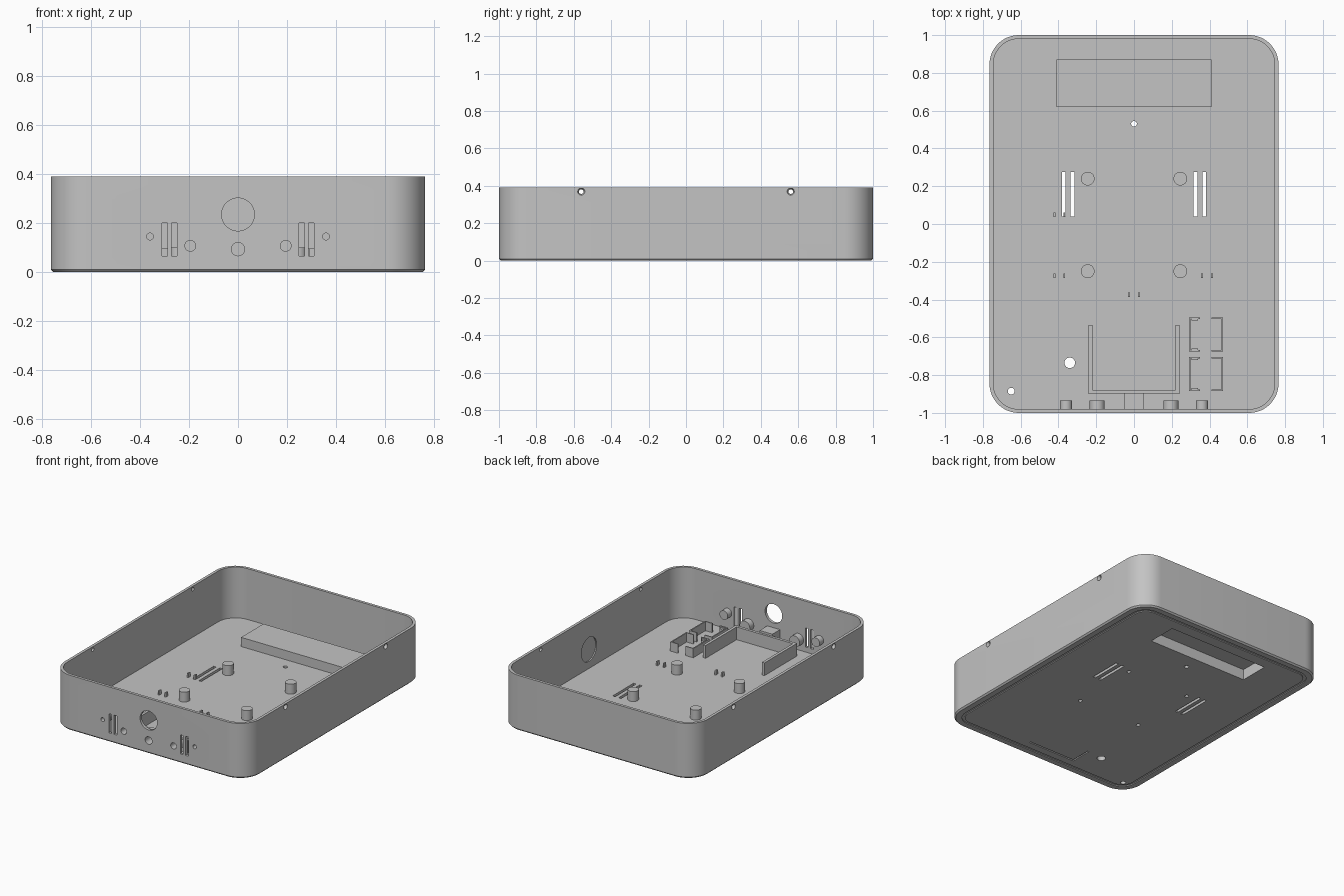
import bpy, bmesh, math
from mathutils import Matrix, Vector

if "Cube" in bpy.data.objects:
    bpy.data.objects.remove(bpy.data.objects["Cube"], do_unlink=True)

HX, HY, H = 0.765, 1.0, 0.39      # half width, half depth, height
R, WALL, FLOOR = 0.155, 0.02, 0.03

grey = bpy.data.materials.new("grey plastic")
grey.use_nodes = True
colour = (0.55, 0.55, 0.55, 1)
grey.diffuse_color = colour
grey.node_tree.nodes["Principled BSDF"].inputs["Base Color"].default_value = colour


def box(bm, x0, x1, y0, y1, z0, z1):
    size = Matrix.Diagonal((x1 - x0, y1 - y0, z1 - z0, 1))
    mid = Matrix.Translation(((x0 + x1) / 2, (y0 + y1) / 2, (z0 + z1) / 2))
    bmesh.ops.create_cube(bm, size=1, matrix=mid @ size)


def rod(bm, start, end, r, r2=None, sides=40):
    """Cylinder or cone between two points."""
    a, b = Vector(start), Vector(end)
    turn = (b - a).to_track_quat('Z', 'Y').to_matrix().to_4x4()
    bmesh.ops.create_cone(bm, cap_ends=True, segments=sides, radius1=r,
                          radius2=r if r2 is None else r2, depth=(b - a).length,
                          matrix=Matrix.Translation((a + b) / 2) @ turn)


def rounded_loft(bm, levels, ring=False, steps=12):
    """Rounded rectangles, each (inset, z), joined into a solid or a ring."""
    loops = []
    for inset, z in levels:
        r, loop = R - inset, []
        for q, (sx, sy) in enumerate([(1, 1), (-1, 1), (-1, -1), (1, -1)]):
            for i in range(steps + 1):
                a = (q + i / steps) * math.pi / 2
                loop.append(bm.verts.new((sx * (HX - R) + r * math.cos(a),
                                          sy * (HY - R) + r * math.sin(a), z)))
        loops.append(loop)
    n = len(loops[0])
    pairs = list(zip(loops, loops[1:])) + ([(loops[-1], loops[0])] if ring else [])
    for a, b in pairs:
        for i in range(n):
            bm.faces.new((a[i], a[(i + 1) % n], b[(i + 1) % n], b[i]))
    if not ring:
        bm.faces.new(loops[0])
        bm.faces.new(loops[-1])


def make(name, bm):
    bmesh.ops.recalc_face_normals(bm, faces=bm.faces[:])
    mesh = bpy.data.meshes.new(name)
    bm.to_mesh(mesh)
    bm.free()
    mesh.materials.append(grey)
    ob = bpy.data.objects.new(name, mesh)
    bpy.context.collection.objects.link(ob)
    return ob


def select(ob):
    bpy.ops.object.select_all(action='DESELECT')
    ob.select_set(True)
    bpy.context.view_layer.objects.active = ob


def cut(ob, cutter):
    select(ob)
    mod = ob.modifiers.new("cut", 'BOOLEAN')
    mod.operation, mod.solver, mod.object = 'DIFFERENCE', 'EXACT', cutter
    bpy.ops.object.modifier_apply(modifier=mod.name)


# Tray body with chamfered foot, hollowed out
bm = bmesh.new()
rounded_loft(bm, [(0.01, 0), (0, 0.01), (0, H)])
tray = make("tray", bm)
bm = bmesh.new()
rounded_loft(bm, [(WALL, FLOOR), (WALL, H + 0.1)])
hollow = make("hollow_cutter", bm)
cut(tray, hollow)

# All openings, as one cutter
bm = bmesh.new()
rounded_loft(bm, [(0.05, -0.01), (0.05, 0.006), (0.07, 0.006), (0.07, -0.01)], ring=True)
box(bm, -0.39, 0.39, 0.64, 0.85, -0.02, 0.075)                 # underside pocket
for x, y, r in [(0, 0.53, 0.015), (-0.34, -0.735, 0.028), (-0.65, -0.885, 0.018)]:
    rod(bm, (x, y, -0.02), (x, y, 0.1), r)                     # floor holes
box(bm, -0.22, 0.15, -0.876, -0.866, -0.01, 0.008)             # underside L groove
box(bm, -0.222, -0.212, -0.864, -0.72, -0.01, 0.008)
rod(bm, (0, -1.05, 0.235), (0, -0.96, 0.235), 0.067, sides=64)  # front round opening
rod(bm, (0, -1.05, 0.093), (0, -0.915, 0.093), 0.027)
rod(bm, (0.738, 0.02, 0.165), (0.753, 0.02, 0.165), 0.085, sides=64)  # inner wall recess
for s in (-1, 1):
    for x in (0.325, 0.372):                                   # floor vents
        box(bm, s * x - 0.01, s * x + 0.01, 0.04, 0.275, -0.02, 0.1)
    for x in (0.26, 0.30):                                     # front vents
        box(bm, s * x - 0.011, s * x + 0.011, -1.05, -0.96, 0.065, 0.2)
    rod(bm, (s * 0.195, -1.05, 0.107), (s * 0.195, -0.95, 0.107), 0.022)
    rod(bm, (s * 0.36, -1.05, 0.145), (s * 0.36, -0.95, 0.145), 0.014)
    for y in (-0.56, 0.56):                                    # countersunk side holes
        rod(bm, (s * 0.767, y, 0.369), (s * 0.735, y, 0.369), 0.02, 0.009, 24)
    for y in (-0.25, 0.24):                                    # screw bores under posts
        rod(bm, (s * 0.245, y, -0.02), (s * 0.245, y, 0.08), 0.013, sides=24)
openings = make("openings_cutter", bm)
cut(tray, openings)
parts = [tray]

# Raised housing over the underside pocket
bm = bmesh.new()
box(bm, -0.41, 0.41, 0.62, 0.87, 0.02, 0.095)
parts.append(make("pocket_housing", bm))

# Mounting posts
bm = bmesh.new()
for x in (-0.245, 0.245):
    for y in (-0.25, 0.24):
        rod(bm, (x, y, 0.02), (x, y, 0.1), 0.036)
parts.append(make("mounting_posts", bm))

# Bosses behind the front wall
bm = bmesh.new()
box(bm, -0.05, 0.05, -0.99, -0.895, 0.05, 0.135)
for s in (-1, 1):
    rod(bm, (s * 0.195, -0.99, 0.107), (s * 0.195, -0.935, 0.107), 0.04)
    rod(bm, (s * 0.36, -0.99, 0.145), (s * 0.36, -0.935, 0.145), 0.032)
parts.append(make("front_bosses", bm))
for ob in parts[1:]:
    cut(ob, openings)

# U-shaped holder
bm = bmesh.new()
box(bm, -0.24, 0.24, -0.9, -0.88, 0.025, 0.12)
for x in (-0.24, 0.22):
    box(bm, x, x + 0.02, -0.88, -0.535, 0.025, 0.12)
parts.append(make("u_holder", bm))

# Two small square holders, each a pair of facing brackets
bm = bmesh.new()
for y in (-0.675, -0.885):
    top = y + 0.18
    for x, x0 in ((0.29, 0.29), (0.462, 0.41)):
        box(bm, x, x + 0.008, y, top, 0.025, 0.095)
        for yy in (y, top - 0.008):
            box(bm, x0, x0 + 0.06, yy, yy + 0.008, 0.025, 0.095)
    for yy in (y + 0.004, top - 0.016):
        box(bm, 0.305, 0.34, yy, yy + 0.012, 0.075, 0.09)
parts.append(make("square_holders", bm))

# Cable tie lugs
bm = bmesh.new()
for x, y in [(-0.395, 0.05), (-0.395, -0.275), (0.387, -0.275), (0, -0.375)]:
    for s in (-0.026, 0.026):
        box(bm, x + s - 0.005, x + s + 0.005, y - 0.012, y + 0.012, 0.025, 0.06)
parts.append(make("cable_lugs", bm))

for ob in (hollow, openings):
    bpy.data.objects.remove(ob, do_unlink=True)
for ob in parts:
    select(ob)
    bpy.ops.object.shade_smooth_by_angle(angle=math.radians(30))
